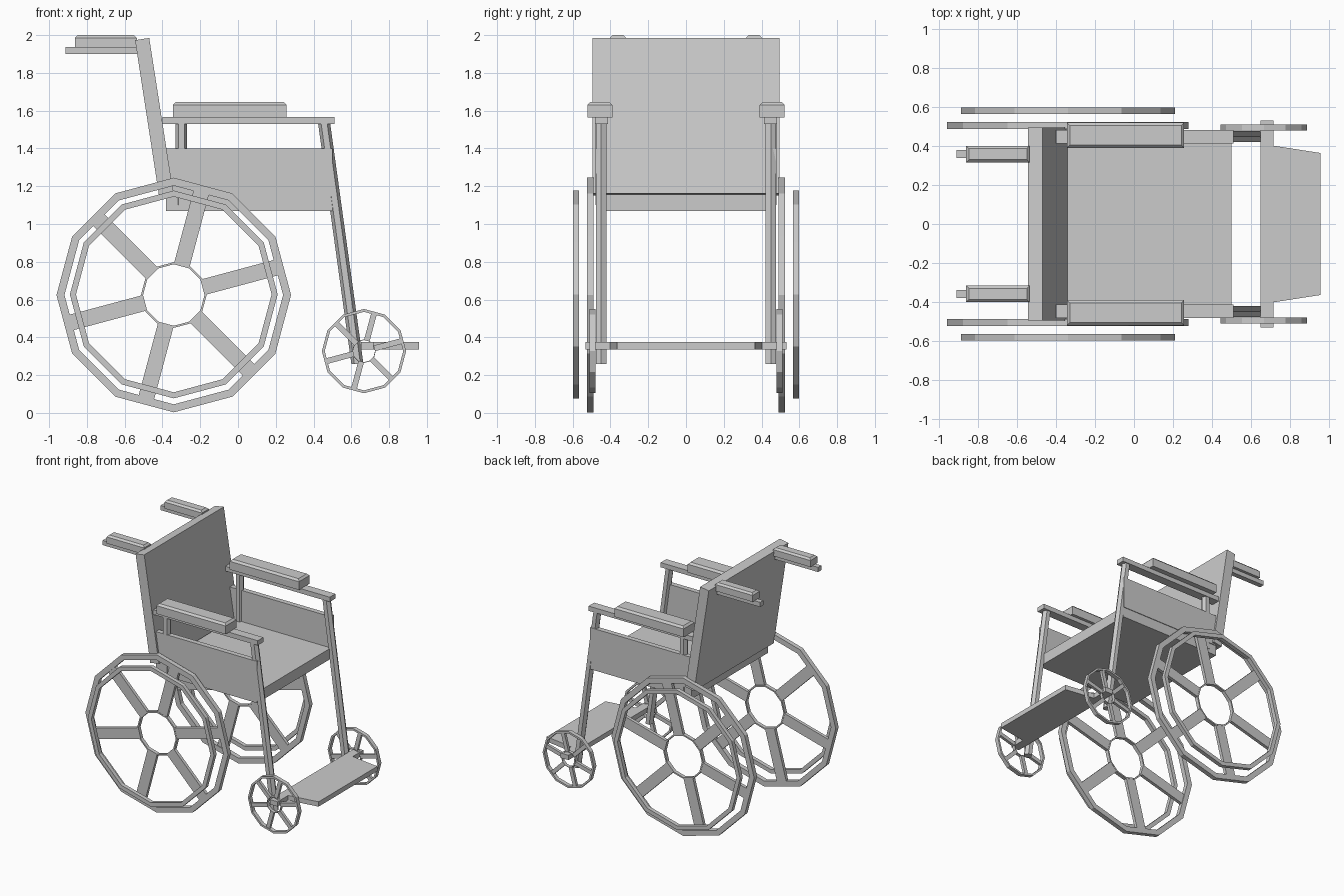
import bpy, bmesh
from math import sin, cos, pi, radians
from mathutils import Vector, Matrix

if "Cube" in bpy.data.objects:
    bpy.data.objects.remove(bpy.data.objects["Cube"])


def finish(name, bm):
    bmesh.ops.recalc_face_normals(bm, faces=bm.faces[:])
    me = bpy.data.meshes.new(name)
    bm.to_mesh(me)
    bm.free()
    ob = bpy.data.objects.new(name, me)
    bpy.context.collection.objects.link(ob)
    return ob


def add_box(bm, lo, hi):
    lo, hi = Vector(lo), Vector(hi)
    m = Matrix.Translation((lo + hi) / 2) @ Matrix.Diagonal((*(hi - lo), 1))
    return bmesh.ops.create_cube(bm, size=1, matrix=m)["verts"]


def box(name, x, y, z):
    bm = bmesh.new()
    add_box(bm, (x[0], min(y), z[0]), (x[1], max(y), z[1]))
    return finish(name, bm)


def pad(name, x, y, z, bevel):
    # cushion with chamfered top edges
    bm = bmesh.new()
    add_box(bm, (x[0], min(y), z[0]), (x[1], max(y), z[1]))
    top = [e for e in bm.edges if all(v.co.z > z[1] - 1e-4 for v in e.verts)]
    bmesh.ops.bevel(bm, geom=top, offset=bevel, segments=1, affect='EDGES')
    return finish(name, bm)


def prism(name, pts, axis, a, b):
    # outline extruded along an axis (1 = y, 2 = z)
    bm = bmesh.new()
    place = lambda p, t: (p[0], t, p[1]) if axis == 1 else (p[0], p[1], t)
    f = bm.faces.new([bm.verts.new(place(p, a)) for p in pts])
    r = bmesh.ops.extrude_face_region(bm, geom=[f])
    vec = Vector((0, b - a, 0)) if axis == 1 else Vector((0, 0, b - a))
    bmesh.ops.translate(bm, vec=vec, verts=[v for v in r["geom"] if isinstance(v, bmesh.types.BMVert)])
    return finish(name, bm)


def add_ring(bm, c, ro, ri, w, n=12):
    loops = []
    for i in range(n):
        t = 2 * pi * i / n
        loops.append([bm.verts.new((c[0] + r * cos(t), c[1] + y, c[2] + r * sin(t)))
                      for r, y in ((ro, -w / 2), (ro, w / 2), (ri, w / 2), (ri, -w / 2))])
    for i in range(n):
        p, q = loops[i], loops[(i + 1) % n]
        for k in range(4):
            bm.faces.new((p[k], p[(k + 1) % 4], q[(k + 1) % 4], q[k]))


def wheel(name, c, r, w):
    # rim, thin hub ring and six flat spokes
    bm = bmesh.new()
    add_ring(bm, c, r, r * 0.932, w)
    add_ring(bm, c, r * 0.28, r * 0.262, w * 0.8)
    for i in range(6):
        vs = add_box(bm, (r * 0.265, -w * 0.35, -r * 0.068), (r * 0.93, w * 0.35, r * 0.068))
        m = Matrix.Translation(c) @ Matrix.Rotation(-radians(15 + 60 * i), 4, 'Y')
        bmesh.ops.transform(bm, matrix=m, verts=vs)
    return finish(name, bm)


def tube(name, a, b, r):
    # six-sided bar, sheared so its ends stay level
    bm = bmesh.new()
    rings = [[bm.verts.new((p[0] + r * cos(i * pi / 3), p[1] + r * sin(i * pi / 3), p[2]))
              for i in range(6)] for p in (a, b)]
    for i in range(6):
        j = (i + 1) % 6
        bm.faces.new((rings[0][i], rings[0][j], rings[1][j], rings[1][i]))
    bm.faces.new(rings[0])
    bm.faces.new(rings[1])
    return finish(name, bm)


# seat, leaning backrest and footrest with its cross bar
box("seat", (-0.38, 0.50), (-0.475, 0.475), (1.07, 1.155))
prism("backrest", [(-0.47, 1.985), (-0.545, 1.973), (-0.418, 1.15), (-0.342, 1.162)], 1, -0.495, 0.495)
half = [(0.65, 0.532), (0.718, 0.532), (0.718, 0.402), (0.957, 0.365)]
prism("footrest", half + [(x, -y) for x, y in reversed(half)], 2, 0.336, 0.374)

for s, side in ((-1, "right"), (1, "left")):
    # wheels and push rims
    wheel(side + "_rear_wheel", (-0.34, s * 0.507, 0.624), 0.621, 0.036)
    bm = bmesh.new()
    add_ring(bm, (-0.34, s * 0.582, 0.627), 0.55, 0.518, 0.032)
    finish(side + "_push_rim", bm)
    wheel(side + "_front_wheel", (0.667, s * 0.496, 0.327), 0.223, 0.032)
    # frame
    tube(side + "_front_leg", (0.632, s * 0.449, 0.26), (0.455, s * 0.449, 1.54), 0.032)
    tube(side + "_rear_post", (-0.30, s * 0.452, 1.10), (-0.30, s * 0.452, 1.54), 0.031)
    box(side + "_side_panel", (-0.38, 0.50), (s * 0.44, s * 0.48), (1.15, 1.40))
    # armrest
    box(side + "_arm_bar", (-0.40, 0.51), (s * 0.413, s * 0.483), (1.53, 1.567))
    pad(side + "_arm_pad", (-0.345, 0.258), (s * 0.39, s * 0.522), (1.565, 1.645), 0.015)
    # push handle
    box(side + "_handle_bar", (-0.912, -0.53), (s * 0.34, s * 0.38), (1.90, 1.937))
    pad(side + "_handle_grip", (-0.862, -0.536), (s * 0.317, s * 0.402), (1.935, 2.0), 0.014)
